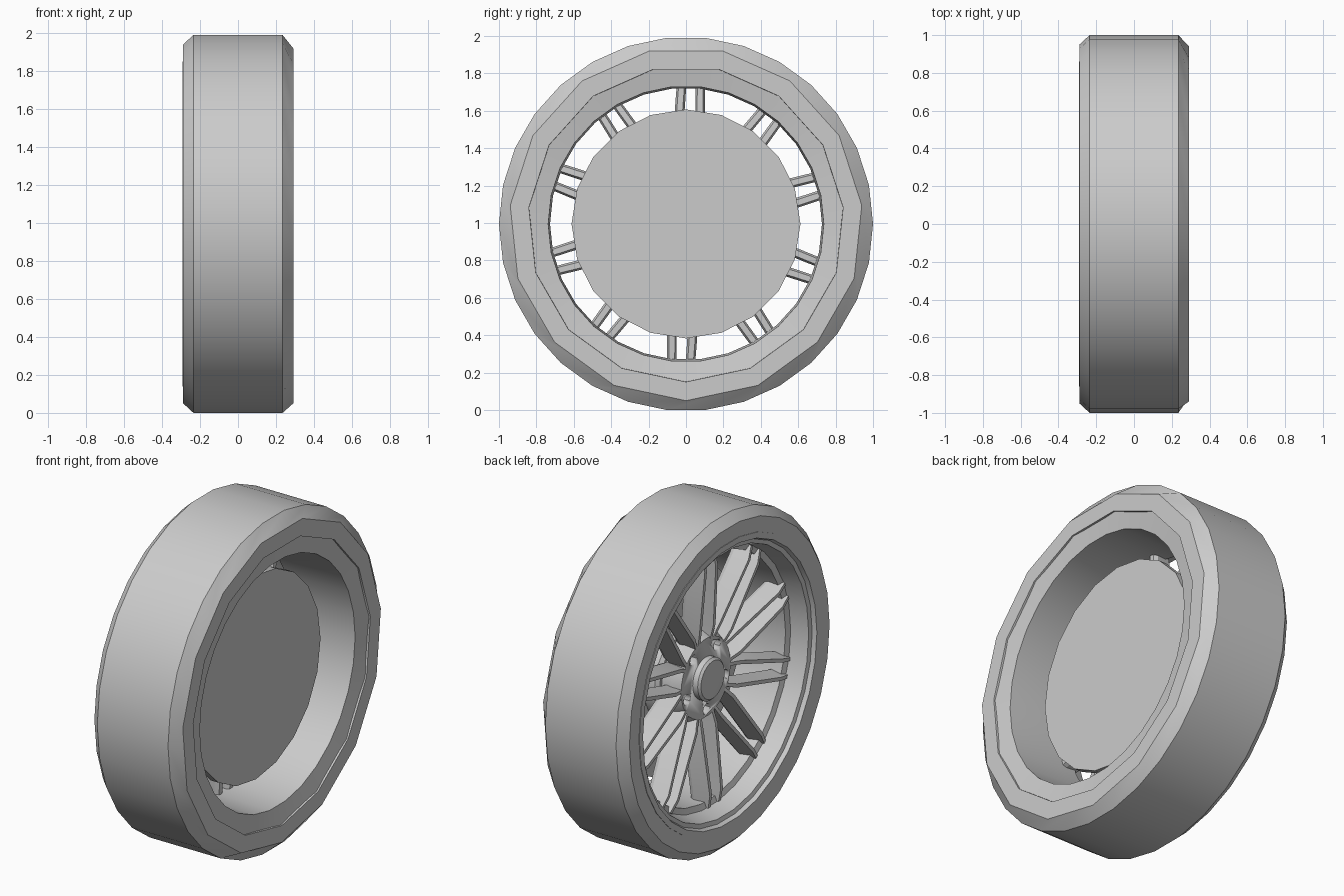
import bpy, bmesh, math
from mathutils import Matrix, Vector

AXLE = 0.995          # height of the wheel centre
SEGS = 30

old = bpy.data.objects.get("Cube")
if old:
    bpy.data.objects.remove(old, do_unlink=True)

grey = bpy.data.materials.new("plain grey")
grey.use_nodes = True
grey.diffuse_color = (0.6, 0.6, 0.6, 1)
grey.node_tree.nodes["Principled BSDF"].inputs["Base Color"].default_value = (0.6, 0.6, 0.6, 1)


def finish(name, bm, angle=30):
    """Turn a bmesh built around the axle into a shaded object."""
    bmesh.ops.recalc_face_normals(bm, faces=bm.faces)
    mesh = bpy.data.meshes.new(name)
    bm.to_mesh(mesh)
    bm.free()
    mesh.materials.append(grey)
    ob = bpy.data.objects.new(name, mesh)
    ob.location.z = AXLE
    bpy.context.collection.objects.link(ob)
    bpy.ops.object.select_all(action="DESELECT")
    ob.select_set(True)
    bpy.context.view_layer.objects.active = ob
    bpy.ops.object.shade_smooth_by_angle(angle=math.radians(angle))
    return ob


def wheel_point(x, r, a):
    return Vector((x, r * math.cos(a), r * math.sin(a)))


def lathe(name, profile, segs=SEGS, closed=True):
    """Spin (x, radius, style) points about x; 'coarse' rings have half the corners."""
    bm = bmesh.new()
    step = math.tau / segs
    rings = []
    for x, r, *style in profile:
        ring = []
        for i in range(segs):
            a, rad = i * step, r
            if style:
                a += step / 2
                # every second corner drops onto the chord of its neighbours
                if i % 2 != 0:
                    rad = r * math.cos(step)
            ring.append(bm.verts.new(wheel_point(x, rad, a)))
        rings.append(ring)
    pairs = list(zip(rings, rings[1:]))
    if closed:
        pairs.append((rings[-1], rings[0]))
    else:
        bm.faces.new(rings[0])
        bm.faces.new(rings[-1])
    for p, q in pairs:
        for i in range(segs):
            j = (i + 1) % segs
            bm.faces.new((p[i], p[j], q[j], q[i]))
    return finish(name, bm)


# Tyre: broad tread, coarse chamfer on the inner side
lathe("tyre", [(-0.235, 1), (0.235, 1), (0.291, 0.945, "coarse"), (0.291, 0.845, "coarse"),
               (0.24, 0.84, "coarse"), (0.2, 0.86), (-0.2, 0.86), (-0.27, 0.84),
               (-0.289, 0.85), (-0.289, 0.95)])

# Rim: sloping inner flange, barrel and wide outer lip
lathe("rim", [(0.283, 0.85), (0.262, 0.737), (-0.05, 0.727), (-0.15, 0.73),
              (-0.16, 0.765), (-0.262, 0.79), (-0.268, 0.815), (-0.292, 0.825), (-0.292, 0.86),
              (-0.26, 0.86), (-0.18, 0.82), (0.2, 0.80), (0.23, 0.85)])

# Brake disc with its raised hat
lathe("brake_disc", [(0.12, 0.612), (0.07, 0.612)], 20, closed=False)
lathe("brake_hat", [(0.08, 0.3), (0.0, 0.3), (-0.02, 0.28)], 24, closed=False)

# Hub plate with five bolt holes
hub = lathe("hub", [(0.01, 0.26), (-0.08, 0.265), (-0.132, 0.235)], closed=False)
START = math.radians(16)
STEP = math.radians(36)
bm = bmesh.new()
for k in range(5):
    spot = Matrix.Translation(wheel_point(-0.11, 0.19, START + STEP * (2 * k + 1)))
    bmesh.ops.create_cone(bm, cap_ends=True, segments=12, radius1=0.032, radius2=0.032,
                          depth=0.14, matrix=spot @ Matrix.Rotation(math.pi / 2, 4, "Y"))
cutter = finish("bolt_hole_cutter", bm)
cutter.hide_render = True
cut = hub.modifiers.new("bolt holes", "BOOLEAN")
cut.object = cutter
cut.operation = "DIFFERENCE"
cut.solver = "EXACT"
bpy.context.view_layer.objects.active = hub
bpy.ops.object.modifier_apply(modifier=cut.name)
bpy.data.objects.remove(cutter, do_unlink=True)

# Centre cap
lathe("centre_cap", [(-0.1, 0.125), (-0.165, 0.125), (-0.178, 0.112), (-0.183, 0.05)],
      closed=False)

# Spokes: ten pairs of deep bars with narrow fronts and sloping sides,
# spread near the hub and closing up at the rim
# each station: radius, sideways offset, front x, back x, half width
STATIONS = [(0.2, 0.056, -0.128, -0.03, 0.022),
            (0.3, 0.066, -0.15, -0.03, 0.027),
            (0.68, 0.052, -0.185, -0.06, 0.026),
            (0.76, 0.049, -0.17, -0.065, 0.025)]


def add_bar(bm, angle, side):
    out = wheel_point(0, 1, angle)
    across = wheel_point(0, side, angle + math.pi / 2)
    rings = []
    for r, offset, front, back, w in STATIONS:
        low = front * 0.2 + back * 0.8
        section = [(-w * 0.4, front), (w * 0.4, front), (w, low),
                   (w * 0.6, back), (-w * 0.6, back), (-w, low)]
        rings.append([bm.verts.new(out * r + across * (offset + s) + Vector((x, 0, 0)))
                      for s, x in section])
    for p, q in zip(rings, rings[1:]):
        for i in range(len(p)):
            j = (i + 1) % len(p)
            bm.faces.new((p[i], p[j], q[j], q[i]))
    bm.faces.new(rings[0])
    bm.faces.new(rings[-1])


bm = bmesh.new()
for k in range(10):
    for side in (-1, 1):
        add_bar(bm, START + STEP * k, side)
finish("spokes", bm, 15)
